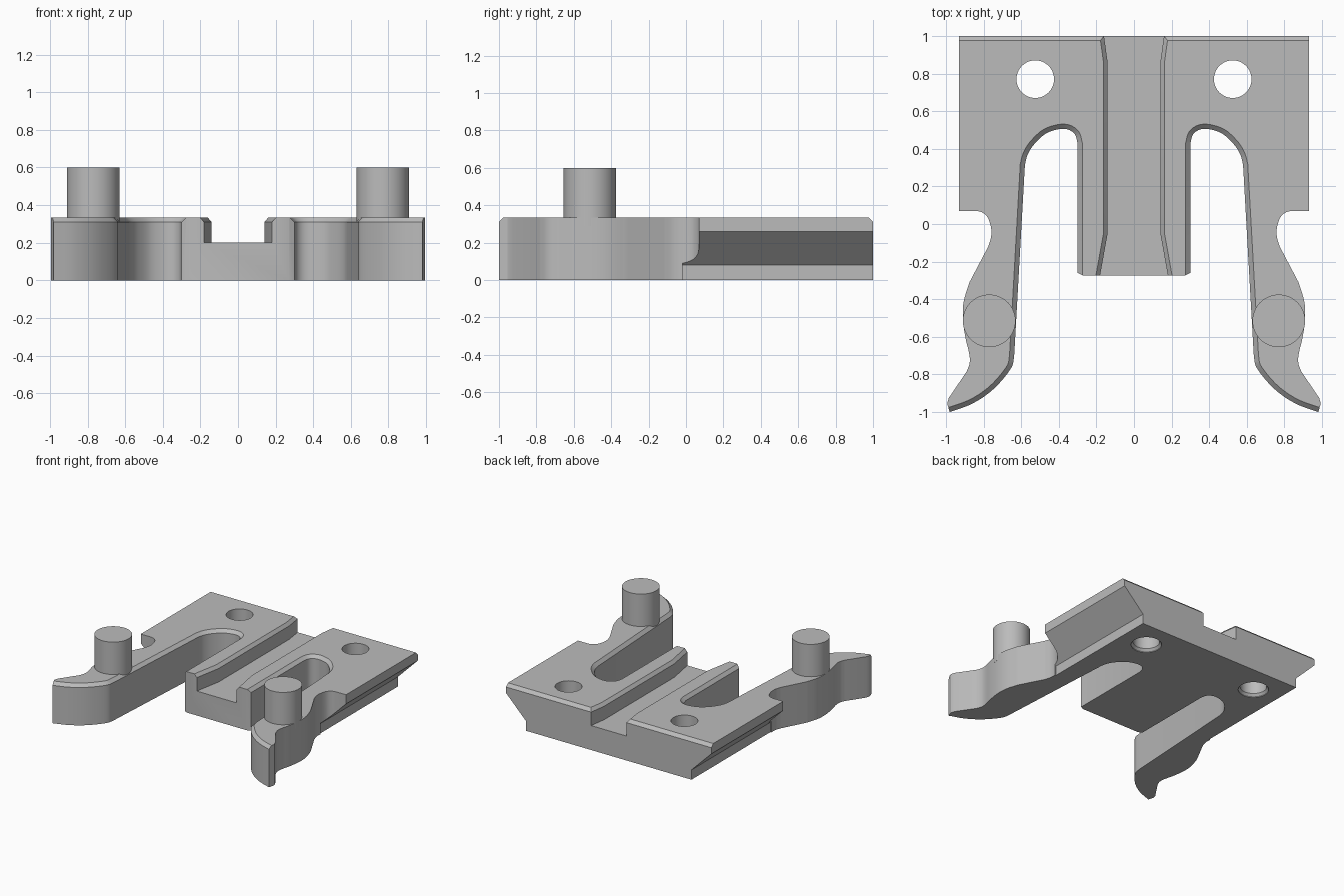
import bpy, bmesh
from mathutils import Vector

TOP, CH = 0.335, 0.025   # plate thickness, edge chamfer

cube = bpy.data.objects.get("Cube")
if cube:
    bpy.data.objects.remove(cube, do_unlink=True)

grey = bpy.data.materials.new("light grey")
grey.use_nodes = True
colour = (0.5, 0.5, 0.5, 1)
grey.diffuse_color = colour
grey.node_tree.nodes["Principled BSDF"].inputs["Base Color"].default_value = colour


def curve(pts, steps=5):
    """Smooth run of points passing through pts."""
    p = [Vector(q) for q in pts]
    p = [2 * p[0] - p[1]] + p + [2 * p[-1] - p[-2]]
    out = []
    for a, b, c, d in zip(p, p[1:], p[2:], p[3:]):
        for s in range(steps):
            t = s / steps
            out.append(0.5 * (2 * b + (c - a) * t + (2 * a - 5 * b + 4 * c - d) * t ** 2
                              + (3 * b - a - 3 * c + d) * t ** 3))
    return [tuple(v) for v in out] + [tuple(pts[-1])]


def make(name, bm):
    bmesh.ops.recalc_face_normals(bm, faces=bm.faces)
    mesh = bpy.data.meshes.new(name)
    bm.to_mesh(mesh)
    bm.free()
    mesh.materials.append(grey)
    ob = bpy.data.objects.new(name, mesh)
    bpy.context.collection.objects.link(ob)
    return ob


def loft(name, rings):
    """Closed solid through rings of equal point count."""
    bm = bmesh.new()
    rows = [[bm.verts.new(p) for p in ring] for ring in rings]
    n = len(rows[0])
    for a, b in zip(rows, rows[1:]):
        for i in range(n):
            j = (i + 1) % n
            bm.faces.new((a[i], a[j], b[j], b[i]))
    bm.faces.new(rows[0])
    bm.faces.new(rows[-1])
    return make(name, bm)


def turned(name, x, y, profile, sides=48):
    """Upright round solid from (radius, z) pairs."""
    bm = bmesh.new()
    for (r0, z0), (r1, z1) in zip(profile, profile[1:]):
        g = bmesh.ops.create_cone(bm, cap_ends=True, segments=sides, radius1=r0,
                                  radius2=r1, depth=z1 - z0)
        bmesh.ops.translate(bm, verts=g["verts"], vec=(x, y, (z0 + z1) / 2))
    if len(profile) > 2:   # weld stacked sections, dropping the inner caps
        inner = [z for r, z in profile[1:-1]]
        caps = [f for f in bm.faces if len(f.verts) > 4
                and any(abs(f.calc_center_median().z - z) < 1e-4 for z in inner)]
        bmesh.ops.delete(bm, geom=caps, context="FACES_ONLY")
        bmesh.ops.remove_doubles(bm, verts=bm.verts, dist=1e-4)
    return make(name, bm)


def smooth(ob):
    bpy.ops.object.select_all(action="DESELECT")
    ob.select_set(True)
    bpy.context.view_layer.objects.active = ob
    bpy.ops.object.shade_smooth_by_angle(angle=0.5)


# Half outline: tongue, slot, inside of the arm, then outside back to the rear
inner = [(0.30, -0.26)]
inner += curve([(0.30, 0.43), (0.314, 0.476), (0.35, 0.502), (0.40, 0.504),
                (0.47, 0.48), (0.53, 0.425), (0.565, 0.37), (0.58, 0.315)])
inner += curve([(0.637, -0.70), (0.65, -0.76), (0.71, -0.84), (0.78, -0.905),
                (0.87, -0.96), (0.98, -1.0)])
outer = [(0.993, -0.955), (0.985, -0.925)]
outer += curve([(0.89, -0.785), (0.874, -0.74), (0.876, -0.69), (0.897, -0.60),
                (0.91, -0.50), (0.905, -0.41), (0.875, -0.31)])
outer += curve([(0.775, -0.12), (0.76, -0.07), (0.76, -0.02), (0.778, 0.035),
                (0.81, 0.063), (0.845, 0.07)])
outer += [(0.93, 0.07), (0.93, 1.0)]
half = [(0.27, -0.275)] + inner + outer
outline = half + [(-x, y) for x, y in reversed(half)]

# Body plate, with chamfers on the inner and rear top edges
bm = bmesh.new()
low = [bm.verts.new((x, y, 0)) for x, y in outline]
high = [bm.verts.new((x, y, TOP)) for x, y in outline]
n = len(outline)
bm.faces.new(low)
bm.faces.new(high)
for i in range(n):
    j = (i + 1) % n
    bm.faces.new((low[i], low[j], high[j], high[i]))
bmesh.ops.recalc_face_normals(bm, faces=bm.faces)
picked = list(range(1, len(inner)))
picked += [n - 2 - i for i in picked] + [len(half) - 1]
edges = [bm.edges.get((high[i], high[i + 1])) for i in picked]
bmesh.ops.bevel(bm, geom=edges, offset=CH, segments=1, affect="EDGES", profile=0.5)
body = make("body_plate", bm)

# Cutters: flared central channel
rings = []
for y, w in [(-0.32, 0.189), (-0.05, 0.14), (0.86, 0.14), (1.05, 0.167)]:
    side = [(w, 0.2), (w, TOP - CH), (w + 0.022, TOP), (w + 0.022, 0.5)]
    rings.append([(x, y, z) for x, z in side]
                 + [(-x, y, z) for x, z in reversed(side)])
cutters = [loft("channel_cutter", rings)]

# Cutters: dovetail undercuts and screw holes on both sides
for s, label in ((1, "left"), (-1, "right")):
    section = [(0.75, -0.1), (0.75, 0.08), (0.93, 0.26), (1.1, 0.26), (1.1, -0.1)]
    cutters.append(loft(label + "_undercut_cutter",
                        [[(s * x, y, z) for x, z in section] for y in (-0.02, 1.1)]))
    cutters.append(turned(label + "_hole_cutter", s * 0.525, 0.77,
                          [(0.115, -0.1), (0.115, 0.005), (0.1, 0.025), (0.1, 0.5)]))
    # Upright pin on each arm
    smooth(turned(label + "_pin", s * 0.77, -0.515, [(0.14, 0.29), (0.14, 0.6)]))

# Carve the body
bpy.context.view_layer.objects.active = body
for c in cutters:
    c.hide_render = True
    mod = body.modifiers.new(c.name, "BOOLEAN")
    mod.operation, mod.solver, mod.object = "DIFFERENCE", "EXACT", c
    bpy.ops.object.modifier_apply(modifier=mod.name)
for c in cutters:
    bpy.data.objects.remove(c, do_unlink=True)
smooth(body)
